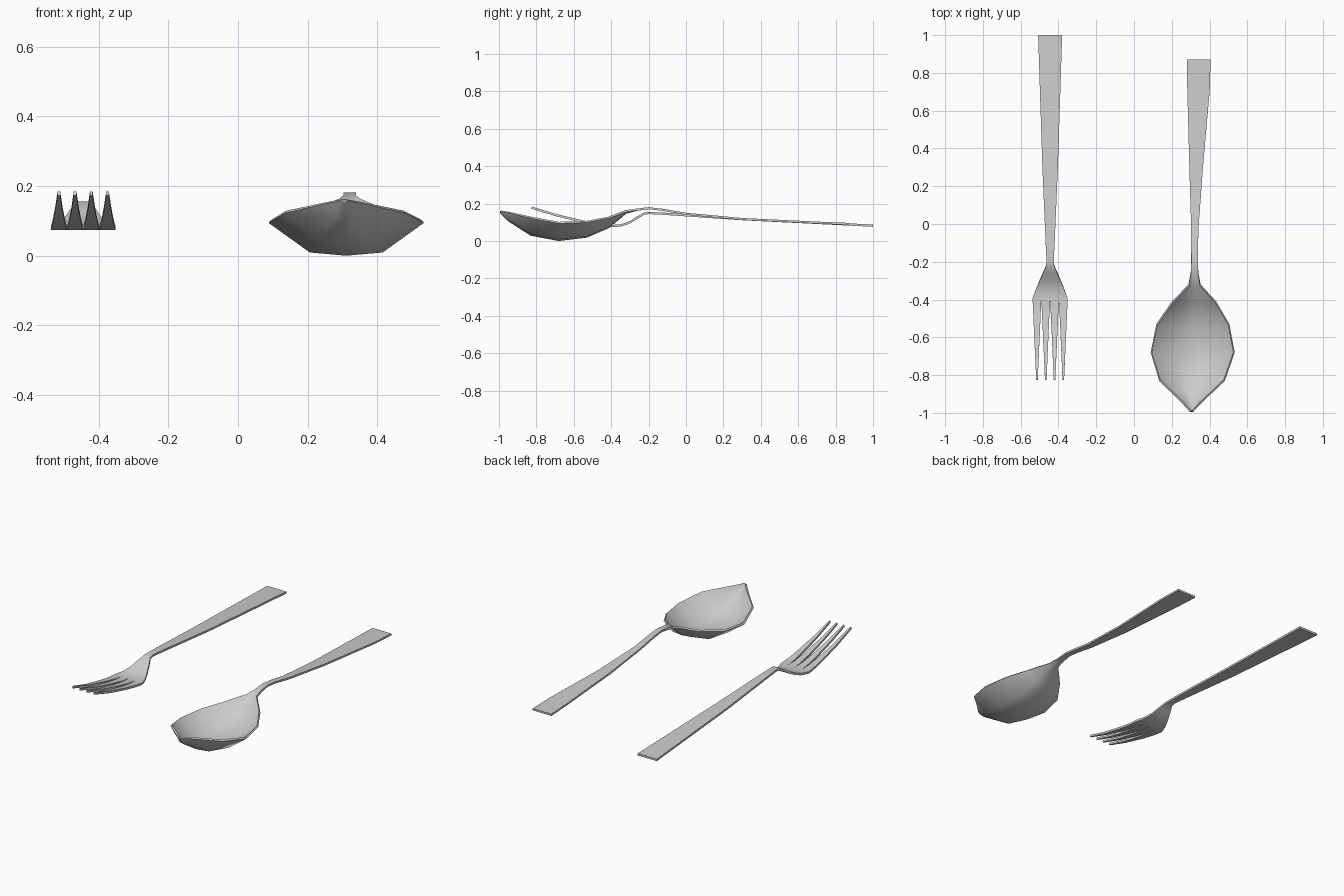
import bpy, bmesh, math

cube = bpy.data.objects.get("Cube")
if cube:
    bpy.data.objects.remove(cube, do_unlink=True)

steel = bpy.data.materials.new("brushed_steel")
steel.use_nodes = True
steel.diffuse_color = (0.6, 0.6, 0.6, 1)
steel.node_tree.nodes["Principled BSDF"].inputs["Base Color"].default_value = (0.6, 0.6, 0.6, 1)


def bridge(bm, row_a, row_b):
    """Fill faces between two rows of vertices running left to right."""
    for i in range(len(row_a) - 1):
        bm.faces.new((row_a[i], row_b[i], row_b[i + 1], row_a[i + 1]))


def finish(bm, name, thickness, offset):
    """Turn a sheet into a solid, smooth-shaded metal object."""
    bmesh.ops.recalc_face_normals(bm, faces=bm.faces)
    if sum(f.normal.z for f in bm.faces) < 0:
        bmesh.ops.reverse_faces(bm, faces=bm.faces)
    mesh = bpy.data.meshes.new(name)
    bm.to_mesh(mesh)
    bm.free()
    mesh.materials.append(steel)
    obj = bpy.data.objects.new(name, mesh)
    bpy.context.collection.objects.link(obj)
    shell = obj.modifiers.new("metal_thickness", "SOLIDIFY")
    shell.thickness = thickness
    shell.offset = offset
    bpy.ops.object.select_all(action="DESELECT")
    obj.select_set(True)
    bpy.context.view_layer.objects.active = obj
    bpy.ops.object.modifier_apply(modifier=shell.name)
    bpy.ops.object.shade_smooth_by_angle(angle=math.radians(40))
    return obj


# Spoon: each section is y, left x, right x, rim height, centre height
spoon_sections = [
    (0.87, 0.28, 0.405, 0.086, 0.086),
    (0.72, 0.282, 0.402, 0.092, 0.092),
    (0.3, 0.293, 0.365, 0.112, 0.112),
    (0, 0.302, 0.343, 0.14, 0.14),
    (-0.13, 0.303, 0.338, 0.162, 0.162),
    (-0.2, 0.303, 0.338, 0.17, 0.17),
    (-0.26, 0.3, 0.341, 0.163, 0.162),
    (-0.32, 0.288, 0.353, 0.156, 0.146),
    (-0.41, 0.2, 0.435, 0.122, 0.07),
    (-0.53, 0.118, 0.505, 0.099, 0.018),
    (-0.68, 0.088, 0.533, 0.094, 0),
    (-0.83, 0.133, 0.481, 0.122, 0.028),
    (-0.95, 0.255, 0.355, 0.15, 0.105),
    (-0.995, 0.295, 0.313, 0.158, 0.15),
]
bm = bmesh.new()
previous = None
for y, left, right, rim, centre in spoon_sections:
    mid, half = (left + right) / 2, (right - left) / 2
    shoulder = centre + 0.1 * (rim - centre)
    profile = [(-1, rim), (-0.47, shoulder), (0, centre), (0.47, shoulder), (1, rim)]
    row = [bm.verts.new((mid + u * half, y, z)) for u, z in profile]
    if previous:
        bridge(bm, previous, row)
    previous = row
finish(bm, "spoon", 0.011, 1)

# Fork handle and palm: y, half width, height
fork_x = -0.444
fork_sections = [
    (1, 0.0635, 0.082),
    (0.3, 0.041, 0.117),
    (-0.12, 0.023, 0.146),
    (-0.2, 0.019, 0.15),
    (-0.225, 0.023, 0.146),
    (-0.26, 0.039, 0.125),
    (-0.3, 0.056, 0.1),
    (-0.345, 0.075, 0.084),
    (-0.395, 0.093, 0.08),
]
bm = bmesh.new()
previous = None
for y, half, z in fork_sections:
    row = [bm.verts.new((fork_x + half * u / 2, y, z)) for u in range(-2, 3)]
    if previous:
        bridge(bm, previous, row)
    previous = row

# Four tapering tines, rising toward the tips
palm_edge = previous
tine_path = [(-0.46, 0.087), (-0.55, 0.104), (-0.69, 0.137), (-0.825, 0.178)]
start_y, end_y = palm_edge[0].co.y, tine_path[-1][0]
for a, b in zip(palm_edge, palm_edge[1:]):
    mid = (a.co.x + b.co.x) / 2
    base = (b.co.x - a.co.x) / 2
    last = [a, b]
    for y, z in tine_path:
        t = (y - start_y) / (end_y - start_y)
        half = base + (0.004 - base) * t
        row = [bm.verts.new((mid + s * half, y, z)) for s in (-1, 1)]
        bridge(bm, last, row)
        last = row
finish(bm, "fork", 0.012, 0)
